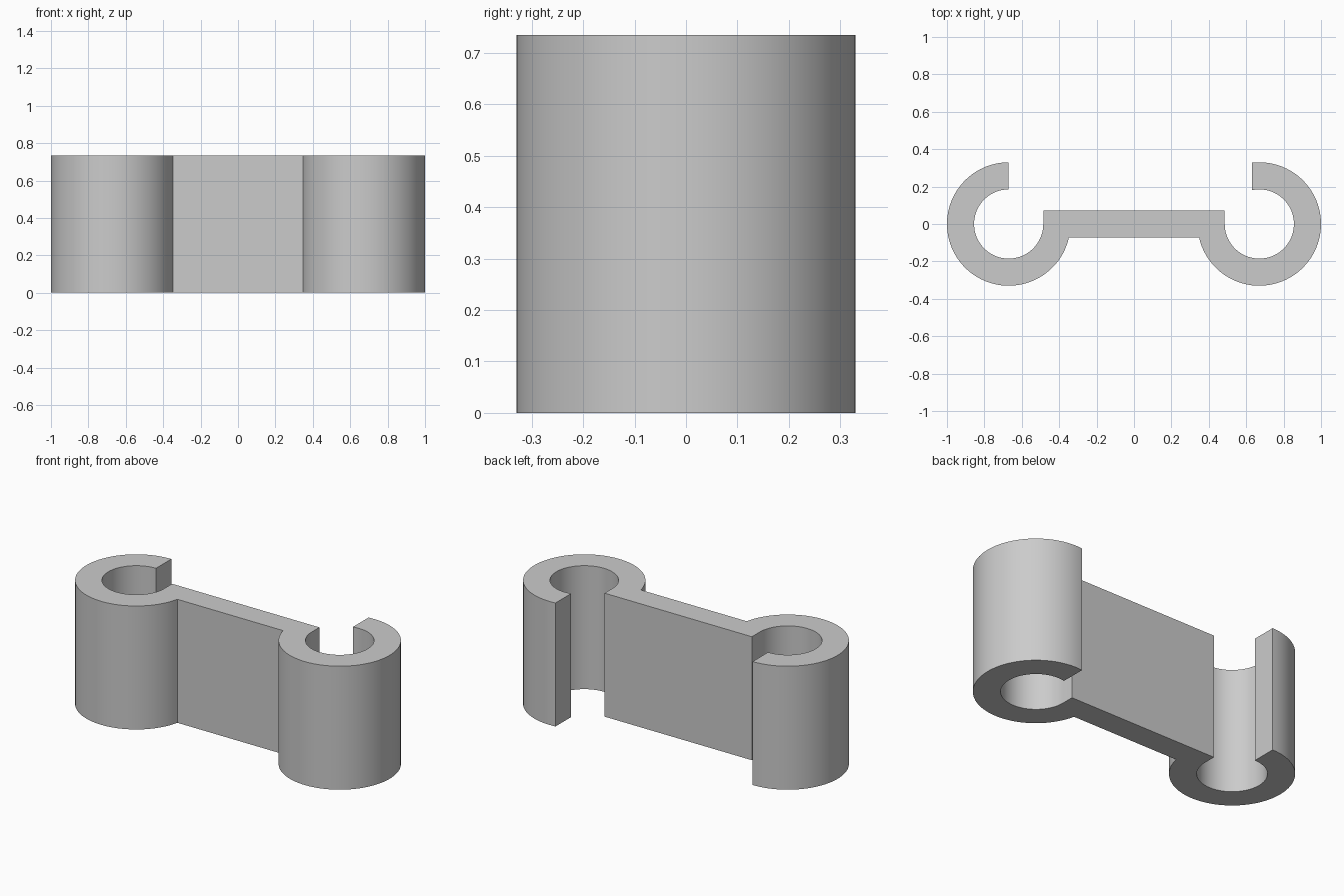
import bpy, bmesh
from math import cos, sin, asin, acos, radians, pi
from mathutils import Vector

cube = bpy.data.objects.get("Cube")
if cube:
    bpy.data.objects.remove(cube, do_unlink=True)

HEIGHT = 0.735
CENTRE = 0.67          # clip axis distance from the middle
OUTER, INNER = 0.33, 0.185
HALF_WEB = 0.073       # half thickness of the web
LIP = 0.04             # extra reach of the left clip's lip

grey = bpy.data.materials.new("plain grey")
grey.use_nodes = True
colour = (0.6, 0.6, 0.6, 1)
grey.diffuse_color = colour
grey.node_tree.nodes["Principled BSDF"].inputs["Base Color"].default_value = colour


def arc(cx, radius, start, end, steps=64):
    """Points along an arc centred on (cx, 0)."""
    angles = [start + (end - start) * i / steps for i in range(steps + 1)]
    return [(cx + radius * cos(a), radius * sin(a)) for a in angles]


# Outline: web back edge, right clip, web front edge, left clip
dip = asin(HALF_WEB / OUTER)
web_end = CENTRE - INNER
outline = [(web_end, HALF_WEB), (-web_end, HALF_WEB)]
outline += arc(-CENTRE, INNER, 0, -1.5 * pi)
outline += arc(-CENTRE, OUTER, pi / 2, 2 * pi - dip)
outline += arc(CENTRE, OUTER, pi + dip, 2 * pi + acos(-LIP / OUTER))
outline += arc(CENTRE, INNER, 2 * pi + acos(-LIP / INNER), pi)

# Extrude the outline into the double clip
bm = bmesh.new()
base = bm.faces.new([bm.verts.new((x, y, 0)) for x, y in outline])
top = bmesh.ops.extrude_face_region(bm, geom=[base], use_keep_orig=True)["geom"]
bmesh.ops.translate(bm, vec=Vector((0, 0, HEIGHT)),
                    verts=[v for v in top if isinstance(v, bmesh.types.BMVert)])
bmesh.ops.recalc_face_normals(bm, faces=bm.faces)
mesh = bpy.data.meshes.new("double_clip")
bm.to_mesh(mesh)
bm.free()
mesh.materials.append(grey)

clip = bpy.data.objects.new("double_clip", mesh)
bpy.context.collection.objects.link(clip)
bpy.ops.object.select_all(action='DESELECT')
clip.select_set(True)
bpy.context.view_layer.objects.active = clip
bpy.ops.object.shade_smooth_by_angle(angle=radians(30))
